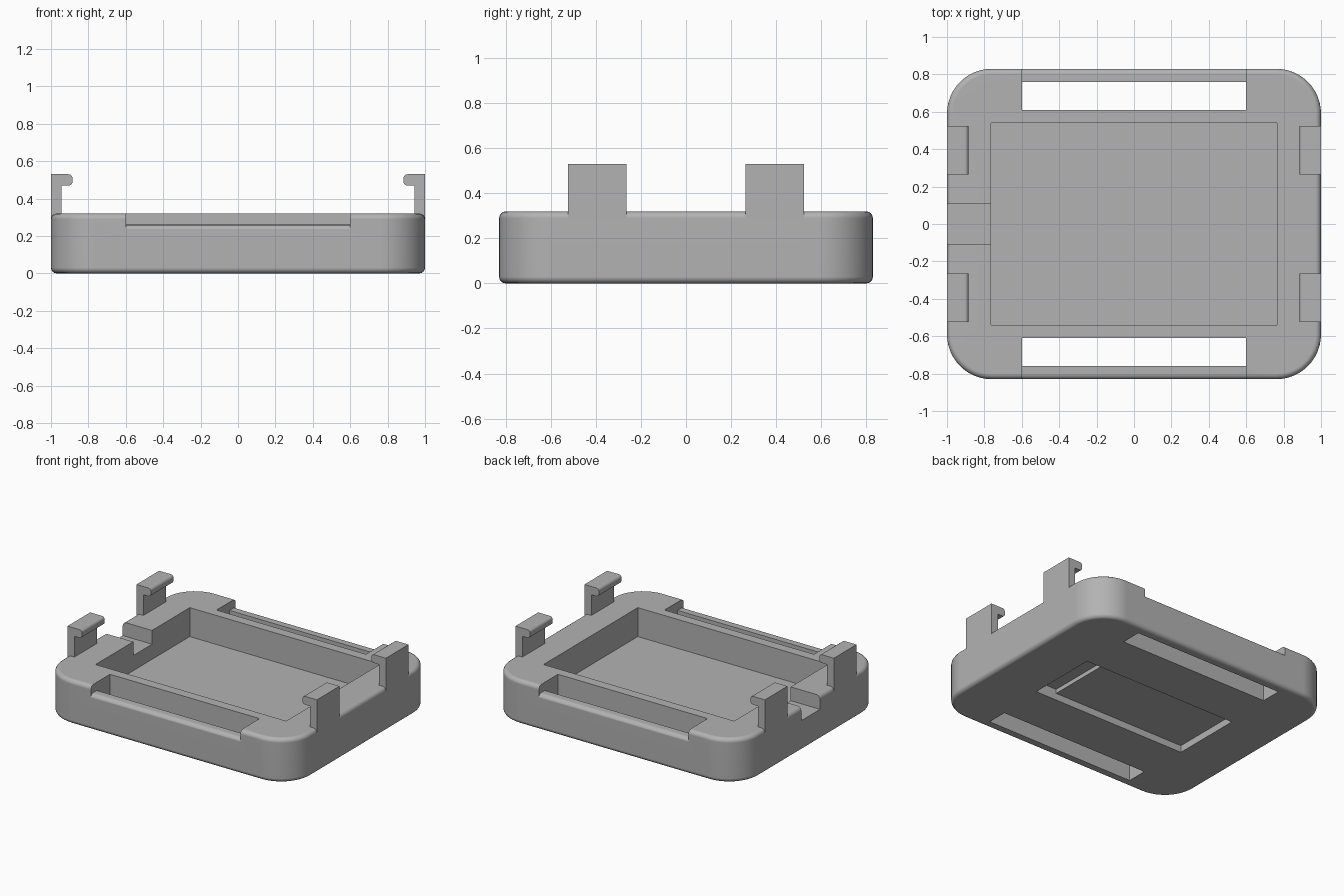
import bpy
import bmesh
from math import sin, cos, pi
from mathutils import Vector

if "Cube" in bpy.data.objects:
    bpy.data.objects.remove(bpy.data.objects["Cube"])

LENGTH, DEPTH, HEIGHT = 2.0, 1.66, 0.32
CORNER, FILLET = 0.24, 0.03

grey = bpy.data.materials.new("plain_grey")
grey.use_nodes = True
grey.diffuse_color = (0.45, 0.45, 0.45, 1)
grey.node_tree.nodes["Principled BSDF"].inputs["Base Color"].default_value = grey.diffuse_color


def finish(name, bm):
    """Turn a bmesh into an object with the shared material."""
    bmesh.ops.recalc_face_normals(bm, faces=bm.faces)
    mesh = bpy.data.meshes.new(name)
    bm.to_mesh(mesh)
    bm.free()
    mesh.materials.append(grey)
    obj = bpy.data.objects.new(name, mesh)
    bpy.context.collection.objects.link(obj)
    return obj


def box_bm(low, high):
    bm = bmesh.new()
    bmesh.ops.create_cube(bm, size=1)
    low, high = Vector(low), Vector(high)
    for v in bm.verts:
        v.co = (low + high) / 2 + v.co * (high - low)
    return bm


def prism_bm(points, offset):
    """Extrude a closed 3D outline along an offset."""
    bm = bmesh.new()
    face = bm.faces.new([bm.verts.new(p) for p in points])
    new = bmesh.ops.extrude_face_region(bm, geom=[face])["geom"]
    moved = [g for g in new if isinstance(g, bmesh.types.BMVert)]
    bmesh.ops.translate(bm, verts=moved, vec=offset)
    return bm


def round_edges(bm, rule, radius, segments):
    edges = [e for e in bm.edges if rule(*(v.co for v in e.verts))]
    bmesh.ops.bevel(bm, geom=edges, offset=radius, segments=segments,
                    profile=0.5, affect='EDGES')


def smooth(obj):
    bpy.ops.object.select_all(action='DESELECT')
    obj.select_set(True)
    bpy.context.view_layer.objects.active = obj
    bpy.ops.object.shade_smooth_by_angle(angle=pi / 6)
    weighted = obj.modifiers.new("even_shading", 'WEIGHTED_NORMAL')
    weighted.keep_sharp = True


# Tray block: rounded corners, then small fillets round the top and bottom
bm = box_bm((-LENGTH / 2, -DEPTH / 2, 0), (LENGTH / 2, DEPTH / 2, HEIGHT))
round_edges(bm, lambda a, b: abs(a.z - b.z) > 0.1, CORNER, 12)
round_edges(bm, lambda a, b: abs(a.z - b.z) < 0.001, FILLET, 4)
tray = finish("tray", bm)

# Cutters: main pocket, side cable notch, stepped recess underneath
cutters = [
    finish("pocket_cutter", box_bm((-0.765, -0.54, 0.11), (0.765, 0.54, 0.5))),
    finish("notch_cutter", box_bm((-1.1, -0.107, 0.22), (-0.7, 0.107, 0.5))),
    finish("recess_cutter", box_bm((-0.62, -0.26, -0.1), (0.62, 0.26, 0.05))),
    finish("recess_step_cutter", box_bm((0.45, -0.26, -0.1), (0.62, 0.26, 0.08))),
]

# Strap slots through the tray, each with a lowered, rounded outer lip
arc = [(0.801 + FILLET * sin(i * pi / 8), 0.23 + FILLET * cos(i * pi / 8)) for i in range(5)]
lip = [(0.7, 0.26)] + arc + [(0.95, 0.23), (0.95, 0.5), (0.61, 0.5), (0.61, 0.26)]
for side in (-1, 1):
    y_low, y_high = sorted((side * 0.61, side * 0.76))
    cutters.append(finish("slot_cutter", box_bm((-0.6, y_low, -0.1), (0.6, y_high, 0.45))))
    outline = [(-0.6, side * y, z) for y, z in lip]
    cutters.append(finish("lip_cutter", prism_bm(outline, (1.2, 0, 0))))

for cutter in cutters:
    cutter.hide_render = True
    cut = tray.modifiers.new(cutter.name, 'BOOLEAN')
    cut.operation = 'DIFFERENCE'
    cut.solver = 'EXACT'
    cut.object = cutter

# Bake the cuts and drop the cutters
bpy.context.view_layer.update()
graph = bpy.context.evaluated_depsgraph_get()
baked = bpy.data.meshes.new_from_object(tray.evaluated_get(graph))
tray.modifiers.clear()
tray.data = baked
for cutter in cutters:
    bpy.data.objects.remove(cutter)
smooth(tray)

# Four hooked clips standing on the short sides
hook = [(1.0, 0.29), (1.0, 0.53), (0.885, 0.53), (0.885, 0.47), (0.945, 0.47), (0.945, 0.29)]
for side, side_name in ((-1, "right"), (1, "left")):
    for y, end_name in ((-0.525, "front"), (0.265, "back")):
        bm = prism_bm([(side * x, y, z) for x, z in hook], (0, 0.26, 0))
        round_edges(bm, lambda a, b: abs(a.y - b.y) > 0.1 and abs(a.x) < 0.9, 0.02, 4)
        smooth(finish(f"{end_name}_{side_name}_clip", bm))
